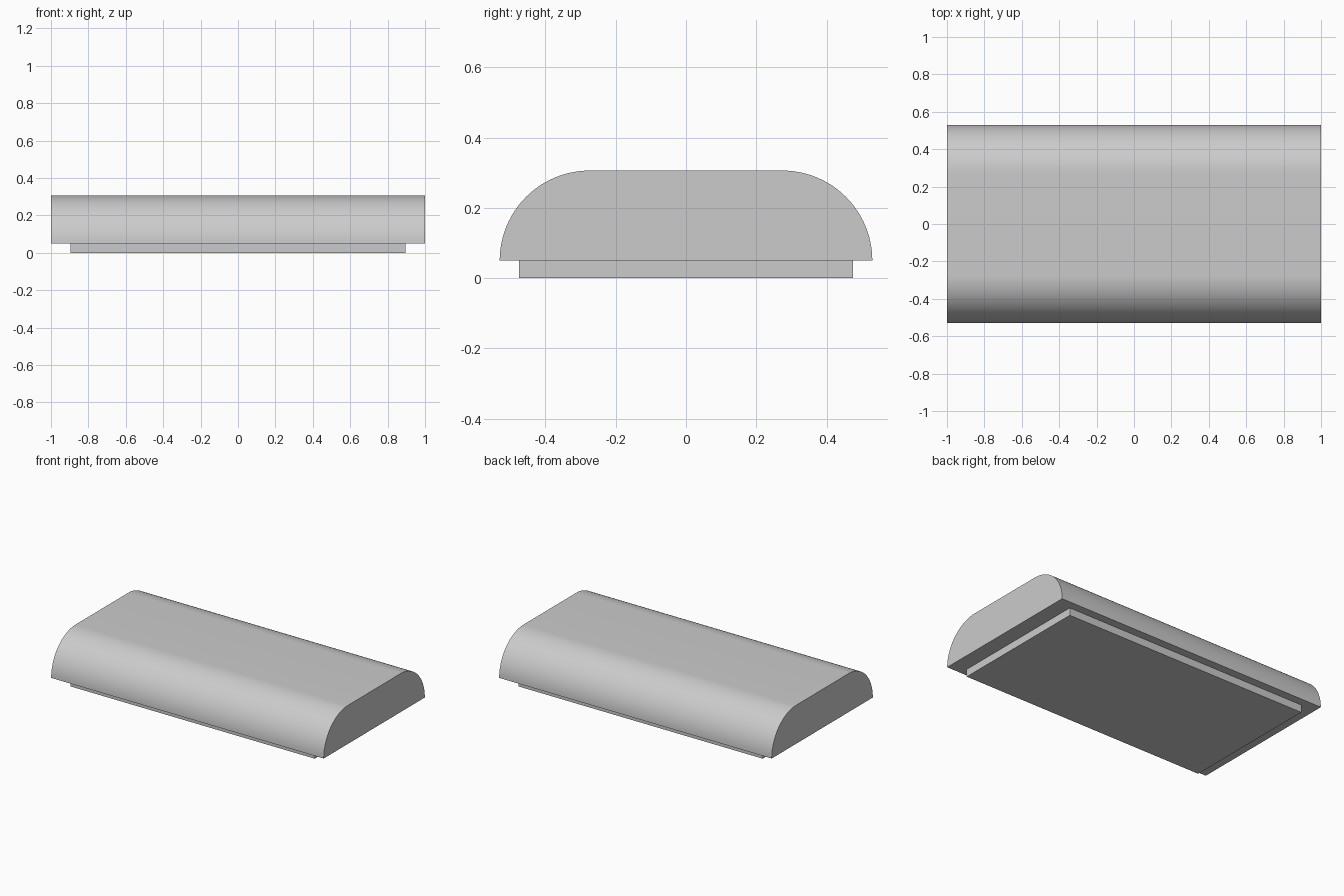
import bpy
import bmesh
import math

cube = bpy.data.objects.get("Cube")
if cube:
    bpy.data.objects.remove(cube, do_unlink=True)

# Single plain grey finish
grey = bpy.data.materials.new("light_grey")
grey.use_nodes = True
colour = (0.6, 0.6, 0.6, 1)
grey.diffuse_color = colour
grey.node_tree.nodes["Principled BSDF"].inputs["Base Color"].default_value = colour


def extrude_along_x(name, profile, half_length):
    """Solid made by sweeping a closed (y, z) profile along x."""
    bm = bmesh.new()
    face = bm.faces.new([bm.verts.new((-half_length, y, z)) for y, z in profile])
    swept = bmesh.ops.extrude_face_region(bm, geom=[face])["geom"]
    verts = [v for v in swept if isinstance(v, bmesh.types.BMVert)]
    bmesh.ops.translate(bm, verts=verts, vec=(2 * half_length, 0, 0))
    bmesh.ops.recalc_face_normals(bm, faces=bm.faces)
    mesh = bpy.data.meshes.new(name)
    bm.to_mesh(mesh)
    bm.free()
    mesh.materials.append(grey)
    obj = bpy.data.objects.new(name, mesh)
    bpy.context.collection.objects.link(obj)
    return obj


# Body: flat top and underside, quarter-round front and back
half_width, bottom, radius, steps = 0.53, 0.05, 0.256, 24
angles = [math.pi / 2 * i / steps for i in range(steps + 1)]
quarter = [(half_width - radius + radius * math.cos(a), bottom + radius * math.sin(a))
           for a in angles]
body = extrude_along_x("rounded_body", quarter + [(-y, z) for y, z in reversed(quarter)], 1.0)

# Base: shallow inset plinth
half_base = 0.475
extrude_along_x("base_plinth", [(-half_base, 0), (half_base, 0),
                                (half_base, bottom), (-half_base, bottom)], 0.895)

# Smooth the rounded sides, keep the ends and underside crisp
bpy.ops.object.select_all(action="DESELECT")
body.select_set(True)
bpy.context.view_layer.objects.active = body
bpy.ops.object.shade_smooth_by_angle(angle=math.radians(30))
